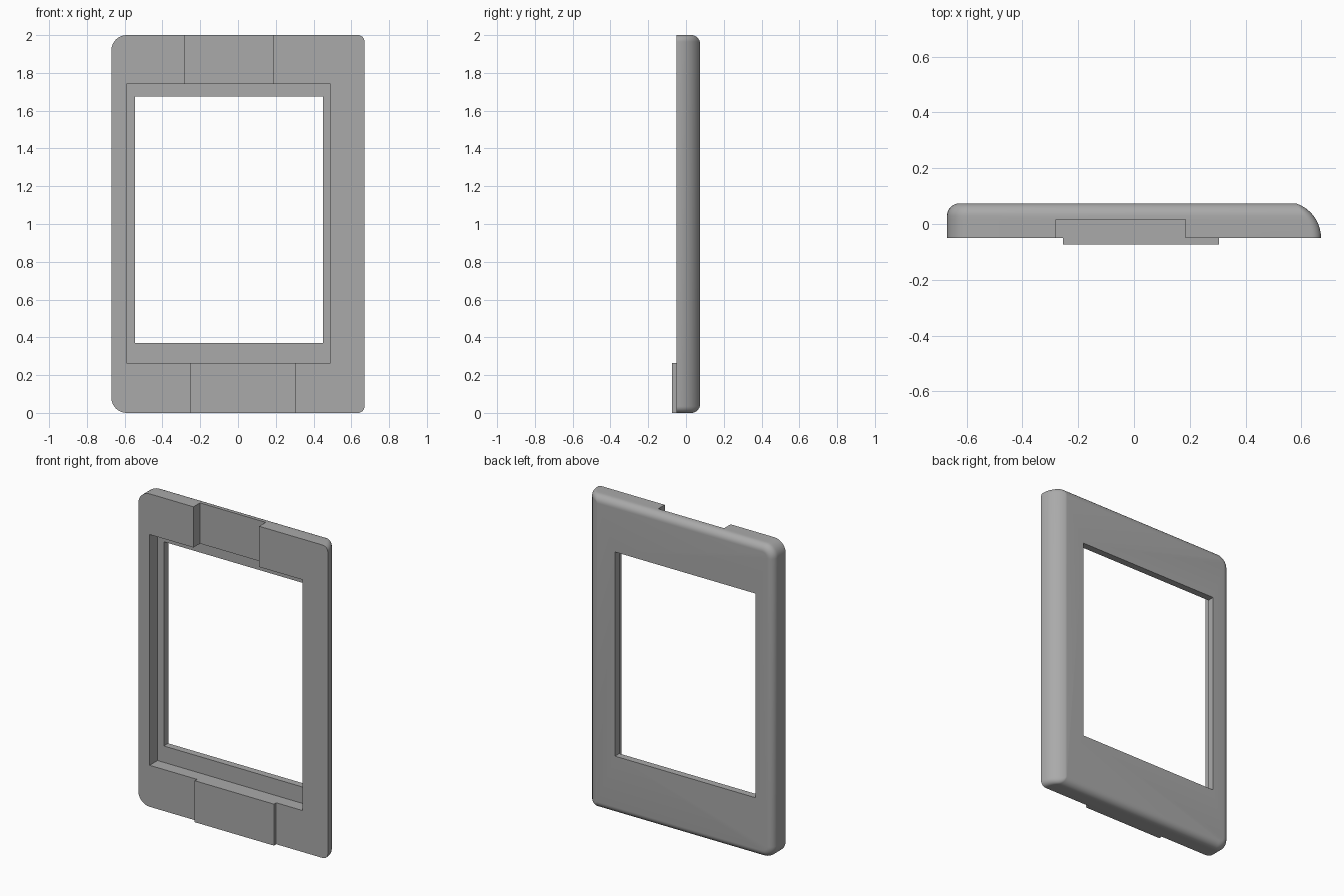
import bpy, bmesh, math

cube = bpy.data.objects.get("Cube")
if cube:
    bpy.data.objects.remove(cube, do_unlink=True)

grey = bpy.data.materials.new("plain grey")
grey.use_nodes = True
COLOR = (0.4, 0.4, 0.4, 1)
grey.diffuse_color = COLOR
grey.node_tree.nodes["Principled BSDF"].inputs["Base Color"].default_value = COLOR

FRONT, BACK = -0.05, 0.074
HALF, TALL = 0.67, 2.0
FILLET, SIDE_R = 0.045, 0.13


def add_object(name, bm):
    bmesh.ops.recalc_face_normals(bm, faces=bm.faces)
    mesh = bpy.data.meshes.new(name)
    bm.to_mesh(mesh)
    bm.free()
    mesh.materials.append(grey)
    ob = bpy.data.objects.new(name, mesh)
    bpy.context.collection.objects.link(ob)
    return ob


def box(name, x0, x1, y0, y1, z0, z1):
    bm = bmesh.new()
    bmesh.ops.create_cube(bm, size=1)
    for v in bm.verts:
        v.co = ((x0 + x1) / 2 + v.co.x * (x1 - x0),
                (y0 + y1) / 2 + v.co.y * (y1 - y0),
                (z0 + z1) / 2 + v.co.z * (z1 - z0))
    return add_object(name, bm)


def cylinder(name, x, z, radius, y0, y1):
    bm = bmesh.new()
    bmesh.ops.create_cone(bm, cap_ends=True, segments=32, radius1=radius,
                          radius2=radius, depth=y1 - y0)
    for v in bm.verts:
        v.co = (x + v.co.x, (y0 + y1) / 2 + v.co.z, z + v.co.y)
    return add_object(name, bm)


def outline(y, steps=8):
    """Rounded outline of the body at one depth."""
    rise = max(0, y - (BACK - FILLET))
    inset = FILLET - math.sqrt(max(0, FILLET**2 - rise**2))
    right = HALF - SIDE_R + math.sqrt(SIDE_R**2 - (y - FRONT)**2)
    left, low, high = -HALF + inset, inset, TALL - inset
    big, small = 0.08 - inset, max(0.035 - inset, 0.005)
    corners = [(right - small, high - small, small), (left + big, high - big, big),
               (left + big, low + big, big), (right - small, low + small, small)]
    points = []
    for i, (cx, cz, r) in enumerate(corners):
        for k in range(steps + 1):
            a = math.pi / 2 * (i + k / steps)
            points.append((cx + r * math.cos(a), y, cz + r * math.sin(a)))
    return points


# Body: outlines lofted from the front face to the rounded back
levels = [FRONT + (BACK - FILLET - FRONT) * i / 5 for i in range(5)]
levels += [BACK - FILLET + FILLET * math.sin(math.pi / 2 * i / 8) for i in range(9)]
bm = bmesh.new()
rings = [[bm.verts.new(p) for p in outline(y)] for y in levels]
for a, b in zip(rings, rings[1:]):
    for i in range(len(a)):
        j = (i + 1) % len(a)
        bm.faces.new((a[i], a[j], b[j], b[i]))
bm.faces.new(rings[0])
bm.faces.new(rings[-1])
body = add_object("frame_body", bm)

# Cutters: window, stepped recess, top notch and four blind holes
cutters = [
    box("recess_cutter", -0.59, 0.49, -0.2, 0.03, 0.265, 1.74),
    box("window_cutter", -0.545, 0.45, -0.25, 0.2, 0.37, 1.675),
    box("notch_cutter", -0.28, 0.185, -0.15, 0.016, 1.7, 2.1),
]
for x in (-0.505, 0.405):
    for z in (0.165, 1.84):
        cutters.append(cylinder("hole_cutter", x, z, 0.047, -0.15, 0.03))
for cutter in cutters:
    cutter.hide_render = True
    mod = body.modifiers.new("cut", 'BOOLEAN')
    mod.object = cutter
    mod.operation = 'DIFFERENCE'
    mod.solver = 'EXACT'

bpy.ops.object.select_all(action='DESELECT')
body.select_set(True)
bpy.context.view_layer.objects.active = body
for mod in list(body.modifiers):
    bpy.ops.object.modifier_apply(modifier=mod.name)
for cutter in cutters:
    bpy.data.objects.remove(cutter, do_unlink=True)
bpy.ops.object.shade_smooth_by_angle(angle=math.radians(30))

# Raised pad on the lower front
box("lower_pad", -0.255, 0.305, -0.073, FRONT, 0, 0.265)
